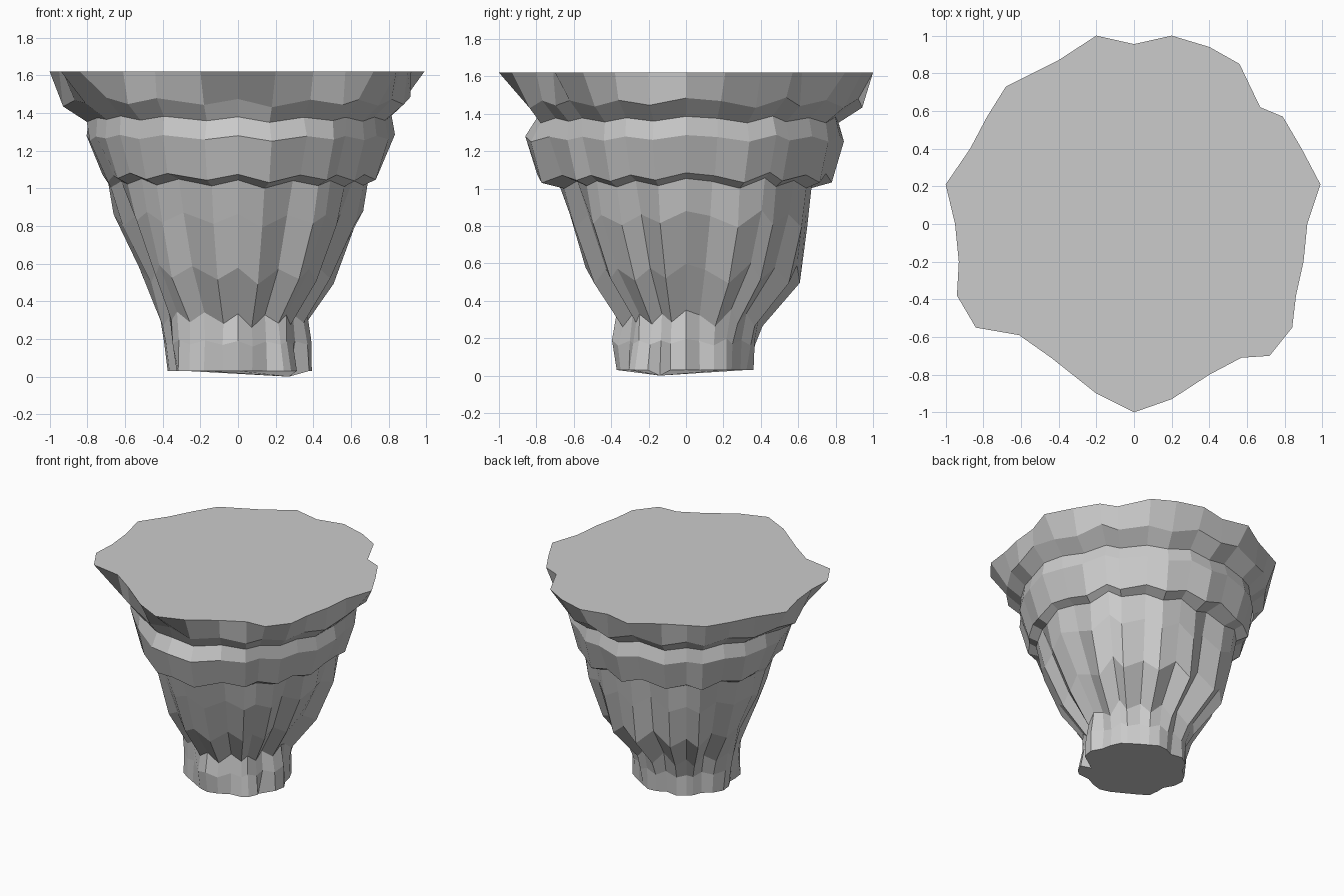
import bpy, bmesh, math, random

random.seed(4)

# Outline of the flat top, counter-clockwise seen from above
RIM = [(.99, .21), (.89, .40), (.79, .57), (.67, .62), (.56, .85), (.40, .94), (.20, 1.0),
       (0, .955), (-.20, 1.0), (-.40, .87), (-.56, .79), (-.68, .73), (-.78, .57),
       (-.87, .40), (-1.0, .21), (-.95, 0), (-.93, -.20), (-.94, -.38), (-.84, -.55),
       (-.61, -.59), (-.44, -.71), (-.20, -.90), (0, -1.0), (.20, -.93), (.40, -.80),
       (.57, -.71), (.72, -.70), (.84, -.55), (.86, -.38), (.90, -.20), (.92, 0)]
ANGLES = [math.atan2(y, x) % math.tau for x, y in RIM]
N = len(RIM)

# height, height zigzag, groove depth, radii towards E NE N NW W SW S SE
RINGS = [
    (1.46, .03, .01, (.92, .91, .95, .94, .93, .82, .84, .90)),   # lip underside
    (1.37, .02, .01, (.82, .80, .83, .83, .81, .73, .80, .80)),   # waist under lip
    (1.27, .02, .01, (.83, .82, .86, .85, .80, .73, .87, .80)),   # band top
    (1.06, .03, .01, (.75, .77, .78, .80, .71, .68, .81, .74)),   # band bottom
    (1.03, .03, .03, (.71, .73, .70, .74, .71, .61, .70, .70)),   # step inward
    (.84, .05, .04, (.67, .71, .68, .71, .66, .58, .65, .66)),    # fluted body
    (.55, .06, .04, (.53, .61, .64, .63, .51, .52, .55, .54)),
    (.31, .05, .03, (.37, .43, .43, .43, .43, .38, .38, .36)),    # neck
    (.18, .02, .03, (.39, .38, .40, .38, .41, .38, .40, .38)),    # foot
    (.03, .00, .03, (.40, .38, .38, .38, .40, .38, .38, .40)),
]


def radius_at(radii, angle):
    t = angle / math.tau * 8
    i, f = int(t) % 8, t % 1
    return radii[i] * (1 - f) + radii[(i + 1) % 8] * f


# Each column is either a raised rib or a groove, running down the body
groove = [(1.0 if i % 4 == 0 else .2 if i % 4 == 2 else .5) + random.uniform(-.2, .2)
          for i in range(N)]
drop = [(-1 if i % 2 else 1) * random.uniform(.2, 1) for i in range(N)]

bm = bmesh.new()
rows = [[bm.verts.new((x, y, 1.62)) for x, y in RIM]]
for z, zig, depth, radii in RINGS:
    row = []
    for i, a in enumerate(ANGLES):
        r = radius_at(radii, a) - depth * groove[i] * 1.6 + random.uniform(-.01, .01)
        row.append(bm.verts.new((r * math.cos(a), r * math.sin(a), z + zig * drop[i])))
    rows.append(row)

# Low tip of the foot at the front right
tip = min(rows[-1], key=lambda v: (v.co.x - .34) ** 2 + (v.co.y + .17) ** 2)
tip.co = (.27, -.14, 0)

for upper, lower in zip(rows, rows[1:]):
    for i in range(N):
        j = (i + 1) % N
        bm.faces.new((upper[i], lower[i], lower[j], upper[j]))
bm.faces.new(rows[0])
bm.faces.new(rows[-1][::-1])
bmesh.ops.recalc_face_normals(bm, faces=bm.faces)

mesh = bpy.data.meshes.new("rock_pedestal")
bm.to_mesh(mesh)
bm.free()
bpy.context.collection.objects.link(bpy.data.objects.new("rock_pedestal", mesh))
